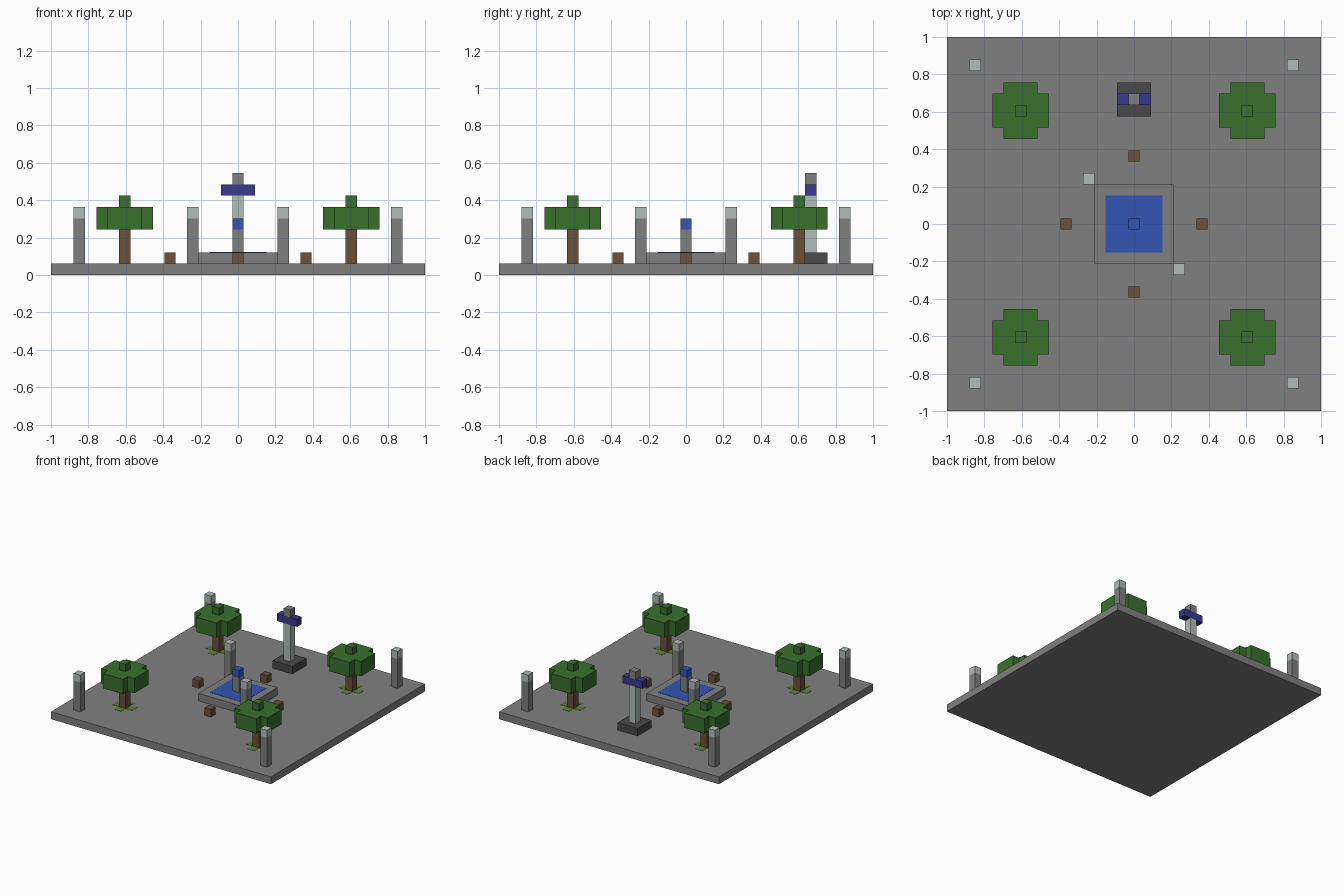
import bpy

U = 2 / 33  # one block

cube = bpy.data.objects.get("Cube")
if cube:
    bpy.data.objects.remove(cube, do_unlink=True)


def material(name, rgb):
    linear = [((c / 255 + 0.055) / 1.055) ** 2.4 for c in rgb] + [1]
    mat = bpy.data.materials.new(name)
    mat.use_nodes = True
    mat.diffuse_color = linear
    mat.node_tree.nodes["Principled BSDF"].inputs["Base Color"].default_value = linear
    return mat


STONE = material("stone grey", (128, 128, 128))
DARK = material("dark grey", (74, 74, 74))
PALE = material("pale grey", (176, 188, 185))
WOOD = material("wood brown", (107, 80, 58))
LEAF = material("leaf green", (58, 112, 45))
GRASS = material("grass green", (92, 130, 50))
WATER = material("water blue", (51, 86, 180))
CLOTH = material("cloth indigo", (58, 58, 142))


def box(name, mat, x, y, z, wide=1, deep=1, tall=1):
    """Box centred on x, y with its base at z, measured in blocks."""
    bpy.ops.mesh.primitive_cube_add(size=1, location=(x * U, y * U, (z + tall / 2) * U))
    obj = bpy.context.object
    obj.name = name
    obj.scale = (wide * U, deep * U, tall * U)
    bpy.ops.object.transform_apply(location=False, rotation=False, scale=True)
    obj.data.materials.append(mat)
    return obj


def cross_prism(name, mat, x, y, z, half, notch, tall):
    """Square prism with a square notch taken from each corner."""
    a, b = half * U, (half - notch) * U
    ring = [(b, a), (b, b), (a, b)]
    outline = []
    for _ in range(4):
        outline += ring[::-1]
        ring = [(-q, p) for p, q in ring]
    n = len(outline)
    verts = [(p, q, h) for h in (0, tall * U) for p, q in outline]
    faces = [tuple(reversed(range(n))), tuple(range(n, 2 * n))]
    faces += [(i, (i + 1) % n, (i + 1) % n + n, i + n) for i in range(n)]
    mesh = bpy.data.meshes.new(name)
    mesh.from_pydata(verts, [], faces)
    mesh.materials.append(mat)
    obj = bpy.data.objects.new(name, mesh)
    obj.location = (x * U, y * U, z * U)
    bpy.context.collection.objects.link(obj)
    return obj


# Paved ground
box("plaza_floor", STONE, 0, 0, 0, 33, 33, 1)

# Trees and lamp posts in the four corners
lamps = [(-4, 4), (4, -4)]
for sx in (-1, 1):
    for sy in (-1, 1):
        x, y = 10 * sx, 10 * sy
        cross_prism("grass_patch", GRASS, x, y, 1, 1.5, 1, 0.03)
        box("tree_trunk", WOOD, x, y, 1, tall=3)
        cross_prism("tree_crown", LEAF, x, y, 4, 2.5, 1, 2)
        box("tree_top", LEAF, x, y, 6)
        lamps.append((14 * sx, 14 * sy))

for x, y in lamps:
    box("lamp_post", STONE, x, y, 1, tall=4)
    box("lamp_light", PALE, x, y, 5)

# Fountain
box("fountain_basin", STONE, 0, 0, 1, 7, 7, 1)
box("fountain_water", WATER, 0, 0, 2, 5, 5, 0.03)
box("fountain_column", STONE, 0, 0, 2, tall=2)
box("fountain_spout", WATER, 0, 0, 4)

# Seats around the fountain
for x, y in ((6, 0), (-6, 0), (0, 6), (0, -6)):
    box("seat", WOOD, x, y, 1)

# Statue at the back
box("statue_plinth", DARK, 0, 11, 1, 3, 3, 1)
box("statue_body", PALE, 0, 11, 2, tall=5)
box("statue_arms", CLOTH, 0, 11, 7, wide=3)
box("statue_head", STONE, 0, 11, 8)
